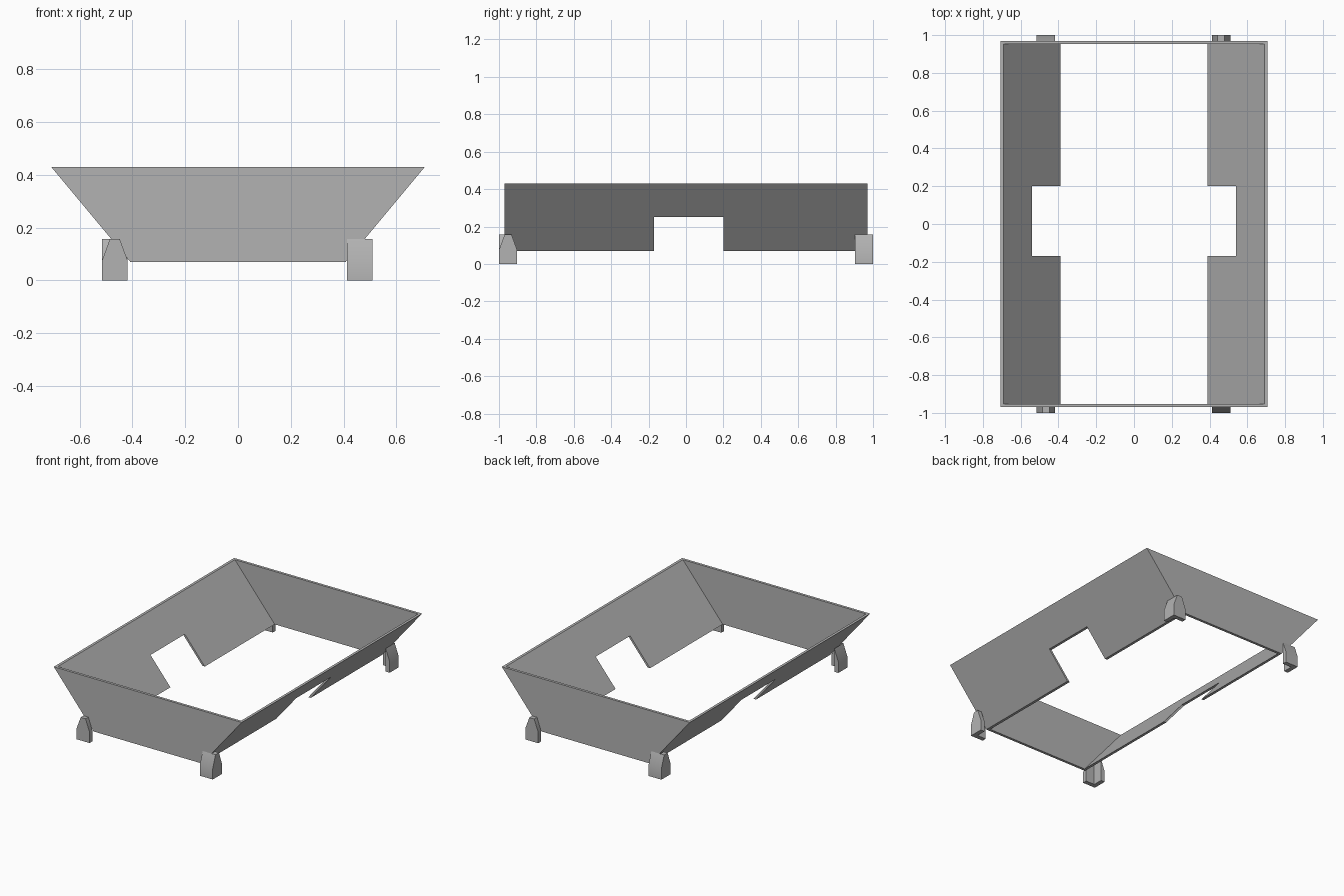
import bpy, bmesh, math
from mathutils import Matrix, Vector

cube = bpy.data.objects.get("Cube")
if cube:
    bpy.data.objects.remove(cube, do_unlink=True)

grey = bpy.data.materials.new("plain_grey")
grey.use_nodes = True
colour = (0.45, 0.45, 0.45, 1)
grey.diffuse_color = colour
grey.node_tree.nodes["Principled BSDF"].inputs["Base Color"].default_value = colour

TOP, BOTTOM, HALF_LENGTH, WALL = 0.43, 0.07, 0.97, 0.018
TOP_X, BOTTOM_X = 0.708, 0.408


def wall_x(z):
    """Outer half width of the flared tray at height z."""
    return BOTTOM_X + (z - BOTTOM) * (TOP_X - BOTTOM_X) / (TOP - BOTTOM)


def add_prism(bm, outline, offset):
    """Closed solid from a planar outline pushed along offset."""
    face = bm.faces.new([bm.verts.new(p) for p in outline])
    extruded = bmesh.ops.extrude_face_region(bm, geom=[face], use_keep_orig=True)
    moved = [v for v in extruded["geom"] if isinstance(v, bmesh.types.BMVert)]
    bmesh.ops.translate(bm, verts=moved, vec=Vector(offset))


def finish(name, bm):
    bmesh.ops.recalc_face_normals(bm, faces=bm.faces[:])
    mesh = bpy.data.meshes.new(name)
    bm.to_mesh(mesh)
    bm.free()
    mesh.materials.append(grey)
    obj = bpy.data.objects.new(name, mesh)
    bpy.context.collection.objects.link(obj)
    return obj


# Sloping side walls, each with a square notch in the lower edge
L = HALF_LENGTH
side = [(-L, BOTTOM), (-0.17, BOTTOM), (-0.17, 0.25), (0.20, 0.25),
        (0.20, BOTTOM), (L, BOTTOM), (L, TOP), (-L, TOP)]
for name, s in (("left_wall", 1), ("right_wall", -1)):
    bm = bmesh.new()
    add_prism(bm, [(s * wall_x(z), y, z) for y, z in side], (-s * WALL, 0, 0))
    finish(name, bm)

# Upright trapezoid end walls fitted between the sides
for name, s in (("front_wall", -1), ("back_wall", 1)):
    bm = bmesh.new()
    add_prism(bm, [(k * (wall_x(z) - WALL), s * L, z)
                   for k, z in ((-1, BOTTOM), (1, BOTTOM), (1, TOP), (-1, TOP))],
              (0, -s * WALL, 0))
    finish(name, bm)

# Corner feet: L-shaped brackets with a tapered top, turned a quarter each time
WIDE, THICK, SHOULDER, PEAK = 0.097, 0.03, 0.075, 0.157
tapered = [(0, 0), (WIDE, 0), (WIDE, SHOULDER), (WIDE - THICK, PEAK),
           (THICK, PEAK), (0, SHOULDER)]
leg = [(0, 0), (THICK, 0), (THICK, PEAK), (0, SHOULDER)]
corners = (("front_right_foot", -0.515, -1, 0), ("front_left_foot", 0.51, -1, 1),
           ("back_left_foot", 0.51, 1, 2), ("back_right_foot", -0.515, 1, 3))
for name, x, y, turns in corners:
    bm = bmesh.new()
    add_prism(bm, [(u, 0, z) for u, z in tapered], (0, THICK, 0))
    add_prism(bm, [(u, THICK, z) for u, z in leg], (0, WIDE - THICK, 0))
    bmesh.ops.transform(bm, verts=bm.verts[:], matrix=Matrix.Translation((x, y, 0))
                        @ Matrix.Rotation(turns * math.pi / 2, 4, "Z"))
    foot = finish(name, bm)
    bpy.ops.object.select_all(action="DESELECT")
    foot.select_set(True)
    bpy.context.view_layer.objects.active = foot
    bpy.ops.object.shade_smooth_by_angle(angle=math.radians(30))
